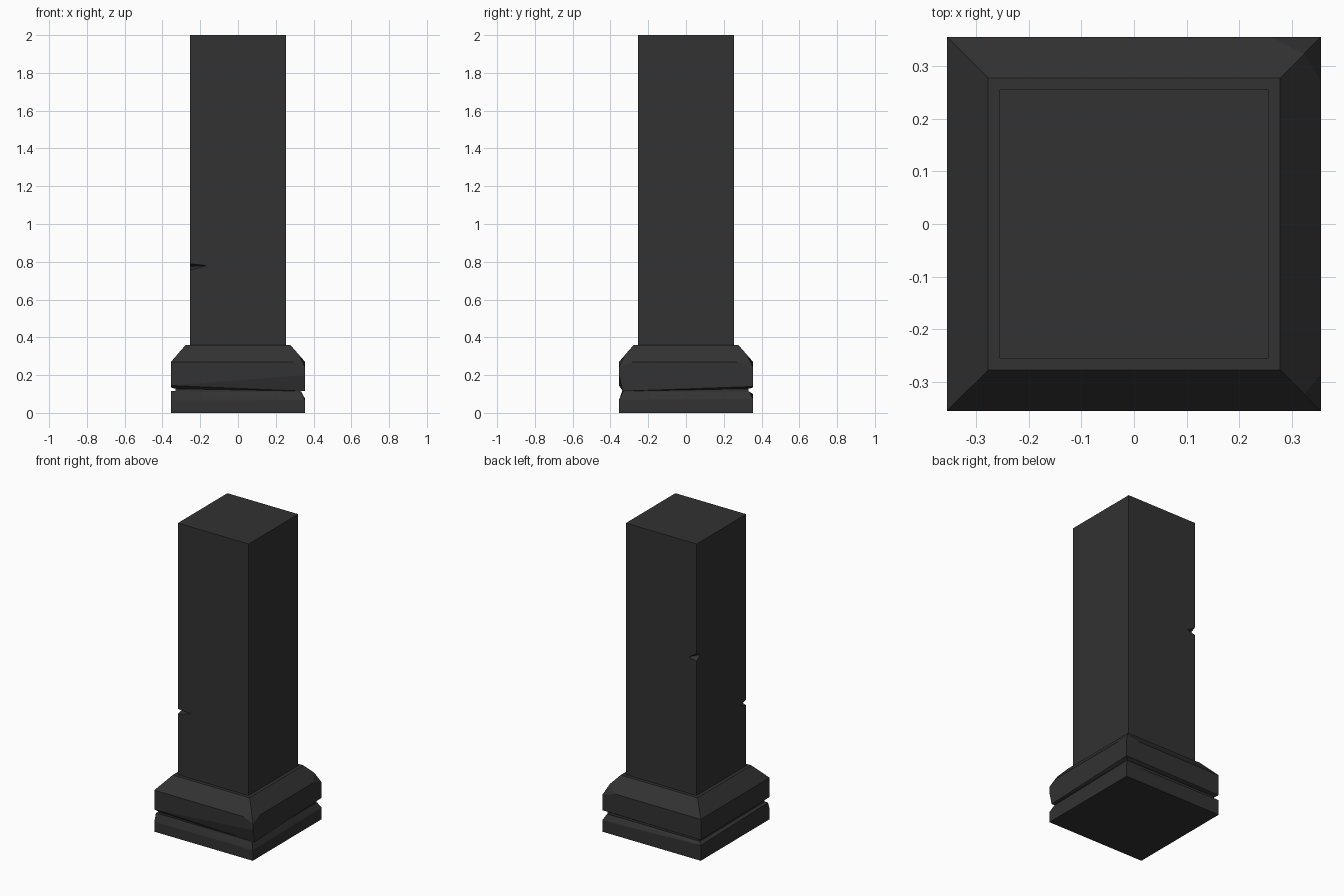
import bpy, bmesh
from mathutils import Vector as V

if "Cube" in bpy.data.objects:
    bpy.data.objects.remove(bpy.data.objects["Cube"])

stone = bpy.data.materials.new("dark_stone")
stone.diffuse_color = (0.032, 0.032, 0.032, 1)
stone.use_nodes = True
stone.node_tree.nodes["Principled BSDF"].inputs["Base Color"].default_value = stone.diffuse_color


def hull(name, pts):
    """Flat-faced solid wrapped around a few points."""
    bm = bmesh.new()
    for p in pts:
        bm.verts.new(p)
    res = bmesh.ops.convex_hull(bm, input=bm.verts[:])
    junk = [g for g in res["geom_interior"] + res["geom_unused"]
            if isinstance(g, bmesh.types.BMVert)]
    bmesh.ops.delete(bm, geom=list(set(junk)), context='VERTS')
    bmesh.ops.dissolve_limit(bm, angle_limit=0.004, verts=bm.verts[:], edges=bm.edges[:])
    bmesh.ops.recalc_face_normals(bm, faces=bm.faces[:])
    me = bpy.data.meshes.new(name)
    bm.to_mesh(me)
    bm.free()
    me.materials.append(stone)
    ob = bpy.data.objects.new(name, me)
    bpy.context.collection.objects.link(ob)
    return ob


def ring(h, z):
    return [(sx * h, sy * h, z) for sx in (-1, 1) for sy in (-1, 1)]


def chip(ob, p, q, e1, e2):
    """Cut a wedge out of a corner edge: p, q on the faces, e1, e2 on the edge."""
    p, q, e1, e2 = V(p), V(q), V(e1), V(e2)
    m = (p + q) / 2
    cutter = hull("chip_cutter", [p + (p - q) * .5, q + (q - p) * .5,
                                  m + (e1 - m) * 2, m + (e2 - m) * 2])
    cutter.hide_render = True
    mod = ob.modifiers.new("chip", 'BOOLEAN')
    mod.operation = 'DIFFERENCE'
    mod.solver = 'EXACT'
    mod.object = cutter
    bpy.context.view_layer.objects.active = ob
    bpy.ops.object.modifier_apply(modifier=mod.name)
    bpy.data.objects.remove(cutter)


H = 0.355   # half width of base
S = 0.255   # half width of shaft

# shaft with two chipped corners
shaft = hull("shaft", ring(S, 0.30) + ring(S, 2.0))
chip(shaft, (-.165, -S, .78), (-S, -.19, .775), (-S, -S, .755), (-S, -S, .79))
chip(shaft, (-.20, S, 1.25), (-S, .22, 1.265), (-S, S, 1.235), (-S, S, 1.285))

# lower plinth with uneven, worn top edge
hull("plinth", ring(H, 0) + [
    (-H, -.338, .115), (-H, -H, .065), (-H, H, .10), (H, H, .075), (H, -H, .068),
] + ring(.335, .112))

# recessed neck between plinth and cap
hull("neck", ring(.332, .05) + ring(.332, .20))

# bevelled upper block: slanted underside, two broken corners on the right
cap = ring(.335, .128) + ring(.277, .36)
cap += [(-H, -H, .145), (H, -H, .20), (H, -.335, .115), (H, H, .14), (-H, H, .135)]
cap += [(-H, -H, .27), (-H, H, .27)]
for s, a, b in ((1, .26, .27), (-1, .29, .285)):
    cap += [(a, s * H, .27), (H, s * b, .27), (.323, s * .323, .307), (H, s * H, .24)]
hull("base_block", cap)
